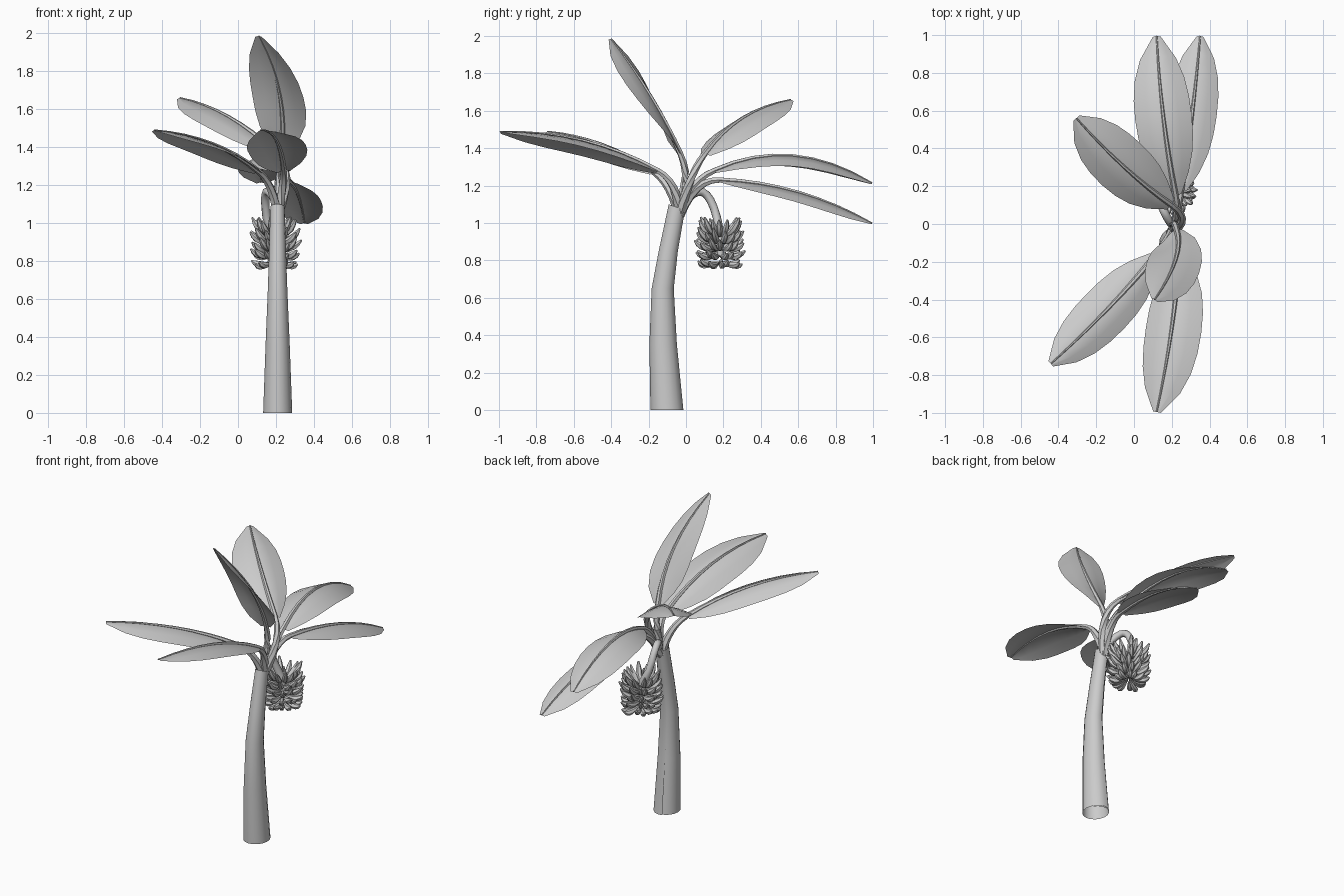
import bpy, bmesh, math, random
from mathutils import Vector

random.seed(4)
if "Cube" in bpy.data.objects:
    bpy.data.objects.remove(bpy.data.objects["Cube"])

grey = bpy.data.materials.new("plain grey")
grey.use_nodes = True
grey.diffuse_color = (0.6, 0.6, 0.6, 1)
grey.node_tree.nodes["Principled BSDF"].inputs["Base Color"].default_value = (0.6, 0.6, 0.6, 1)
UP = Vector((0, 0, 1))


def finish(name, bm, angle=50):
    mesh = bpy.data.meshes.new(name)
    bm.to_mesh(mesh)
    bm.free()
    mesh.materials.append(grey)
    obj = bpy.data.objects.new(name, mesh)
    bpy.context.collection.objects.link(obj)
    bpy.ops.object.select_all(action="DESELECT")
    bpy.context.view_layer.objects.active = obj
    obj.select_set(True)
    bpy.ops.object.shade_smooth_by_angle(angle=math.radians(angle))
    return obj


def bridge(bm, rows, closed=False):
    for a, b in zip(rows, rows[1:]):
        n = len(a)
        for i in range(n if closed else n - 1):
            j = (i + 1) % n
            bm.faces.new((a[i], a[j], b[j], b[i]))


def through(a, b, c, steps):
    """Smooth curve from a to c passing through b at its middle."""
    ctrl = 2 * b - (a + c) / 2
    ts = [i / steps for i in range(steps + 1)]
    return [a * (1 - t) ** 2 + ctrl * 2 * t * (1 - t) + c * t * t for t in ts]


def frames(path):
    """Tangent, side and normal at each path point."""
    out = []
    for i in range(len(path)):
        d = (path[min(i + 1, len(path) - 1)] - path[max(i - 1, 0)]).normalized()
        side = d.cross(UP)
        if side.length < 0.05:
            side = d.cross(Vector((0, 1, 0)))
        side.normalize()
        out.append((d, side, side.cross(d)))
    return out


def tube(bm, path, radii, sides=6):
    rows = []
    for p, r, (d, s, n) in zip(path, radii, frames(path)):
        angles = [math.tau * k / sides for k in range(sides)]
        rows.append([bm.verts.new(p + r * (s * math.cos(a) + n * math.sin(a))) for a in angles])
    bridge(bm, rows, True)
    bm.faces.new(rows[0][::-1])
    bm.faces.new(rows[-1])


# Trunk: one sheath rolled around itself, open at both ends
bm = bmesh.new()
rows = []
levels = [(0.0, -0.104, 0.079), (0.35, -0.124, 0.066), (0.65, -0.126, 0.053),
          (0.85, -0.096, 0.046), (1.1, -0.05, 0.039)]
SEG = 21
for z, y, r in levels:
    row = []
    for k in range(SEG):
        f = k / (SEG - 1)
        a = 0.6 + f * math.tau * 1.2
        rr = r * (0.9 + 0.13 * f)
        top = z - 0.03 * (1 + math.sin(a)) / 2 if z > 1 else z
        row.append(bm.verts.new((0.207 + rr * math.cos(a), y + 1.12 * rr * math.sin(a), top)))
    rows.append(row)
bridge(bm, rows)
finish("trunk_sheath", bm)

# Leaves: each has a stalk, a midrib and a drooping two-sided blade
OUTLINE = [0.22, 0.62, 0.86, 0.97, 1.0, 0.98, 0.88, 0.64, 0.14]
CROWN = Vector((0.207, -0.035, 1.04))


def leaf(name, base, mid, tip, half, droop=0.38, roll=0.0):
    base, mid, tip = Vector(base), Vector(mid), Vector(tip)
    spine = through(base, mid, tip, len(OUTLINE) - 1)
    bm = bmesh.new()
    rows = []
    for p, w, (d, s, n) in zip(spine, OUTLINE, frames(spine)):
        w *= half
        s, n = s * math.cos(roll) + n * math.sin(roll), n * math.cos(roll) - s * math.sin(roll)
        row = []
        for u in (-1, -0.55, 0, 0.55, 1):
            row.append(bm.verts.new(p + s * u * w - n * droop * w * abs(u) ** 1.3))
        rows.append(row)
    bridge(bm, rows)
    finish(name + "_blade", bm)

    bm = bmesh.new()
    start = (spine[1] - spine[0]).normalized()
    ctrl = base - start * (base - CROWN).length * 0.45
    stalk = []
    for i in range(6):
        t = i / 6
        stalk.append(CROWN * (1 - t) ** 2 + ctrl * 2 * t * (1 - t) + base * t * t)
    path = stalk + spine
    radii = [0.024 * (1 - i / len(path)) ** 1.2 + 0.003 for i in range(len(path))]
    tube(bm, path, radii, 6)
    finish(name + "_stalk", bm)


leaf("upright_leaf", (0.225, -0.03, 1.37), (0.22, -0.19, 1.68), (0.11, -0.40, 1.985), 0.14, 0.25)
leaf("front_right_leaf", (0.11, -0.17, 1.27), (-0.14, -0.45, 1.42), (-0.44, -0.74, 1.49), 0.135)
leaf("front_leaf", (0.24, -0.15, 1.28), (0.20, -0.55, 1.44), (0.12, -0.995, 1.49), 0.15, 0.38, -0.2)
leaf("back_right_leaf", (0.2, 0.10, 1.37), (-0.05, 0.30, 1.56), (-0.305, 0.56, 1.66), 0.15)
leaf("back_leaf", (0.22, 0.15, 1.28), (0.155, 0.57, 1.36), (0.12, 0.995, 1.215), 0.15)
leaf("back_left_leaf", (0.25, 0.18, 1.23), (0.31, 0.60, 1.165), (0.35, 0.995, 1.0), 0.13)

# Rolled young leaf in the crown
bm = bmesh.new()
tube(bm, [CROWN, Vector((0.21, -0.02, 1.18)), Vector((0.21, -0.008, 1.31))], [0.025, 0.016, 0.004], 6)
finish("young_leaf", bm)

# Hanging fruit stem
bm = bmesh.new()
stem = through(Vector((0.205, -0.01, 1.10)), Vector((0.15, 0.09, 1.165)), Vector((0.15, 0.165, 1.03)), 8)
stem += [Vector((0.185, 0.18, 0.95)), Vector((0.2, 0.185, 0.82))]
tube(bm, stem, [0.022] * 9 + [0.026, 0.016], 8)
finish("fruit_stem", bm)

# Fruit bunch: tiers of curved fingers
bm = bmesh.new()
TIERS = 5
PER_TIER = 14
for tier in range(TIERS):
    f = tier / (TIERS - 1)
    z = 0.93 - 0.14 * f
    lift = 0.085 * (1 - f) + 0.005
    for k in range(PER_TIER):
        a = math.tau * (k + 0.5 * (tier % 2)) / PER_TIER + random.uniform(-0.12, 0.12)
        out = Vector((math.cos(a), math.sin(a), 0))
        reach = random.uniform(0.1, 0.122) + 0.014 * math.sin(math.pi * f)
        root = Vector((0.195, 0.183, z)) + out * 0.025
        end = root + out * (reach - 0.02) + UP * (lift + random.uniform(-0.015, 0.015))
        bend = (root + end) / 2 + out * 0.008 - UP * 0.014
        tube(bm, through(root, bend, end, 5), [0.006, 0.012, 0.017, 0.018, 0.014, 0.005], 6)
finish("fruit_bunch", bm)
